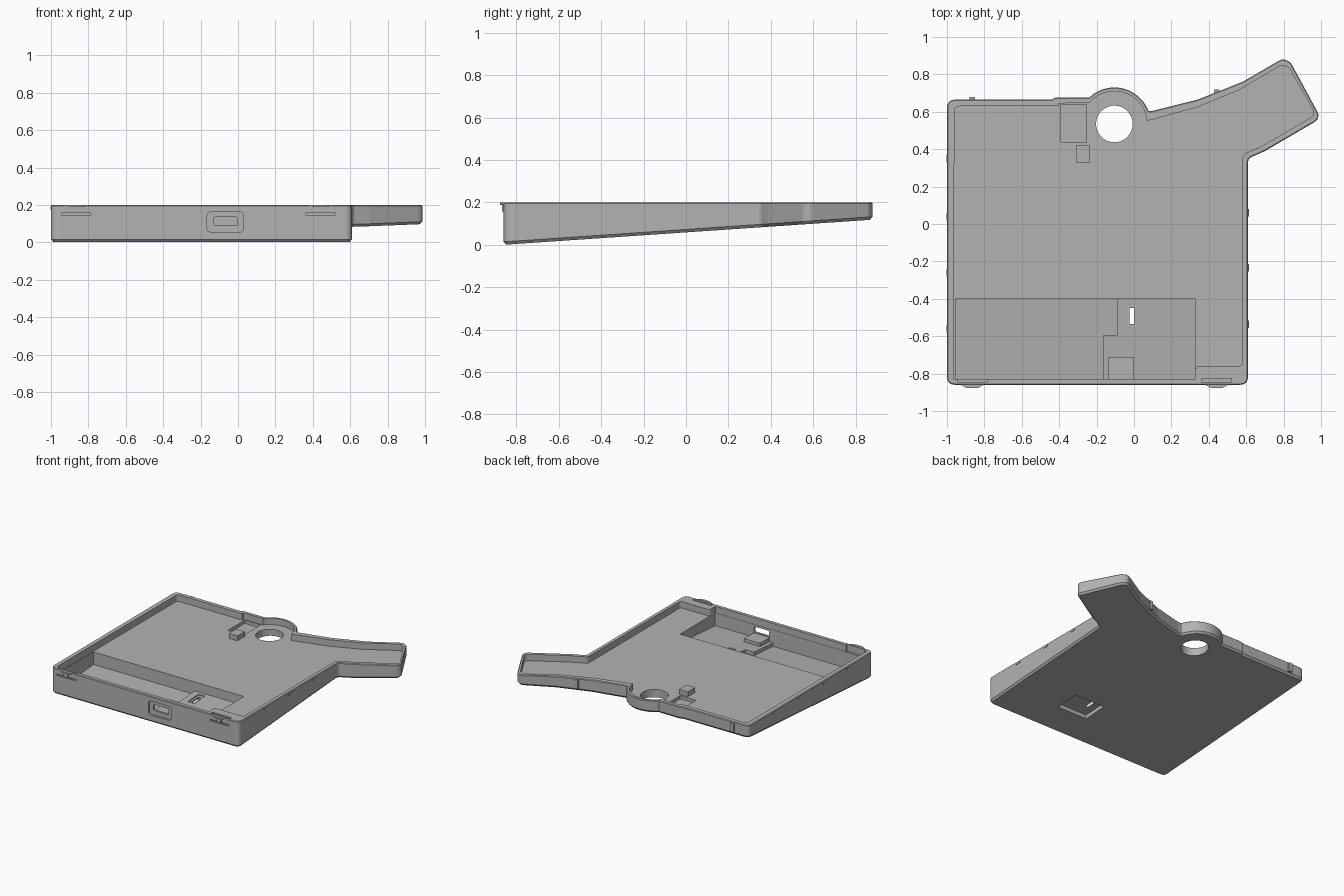
import bpy, bmesh, math
from mathutils import Vector

cube = bpy.data.objects.get("Cube")
if cube:
    bpy.data.objects.remove(cube, do_unlink=True)

grey = bpy.data.materials.new("plain grey")
grey.use_nodes = True
grey.diffuse_color = (0.45, 0.45, 0.45, 1)
grey.node_tree.nodes["Principled BSDF"].inputs["Base Color"].default_value = (0.45, 0.45, 0.45, 1)

TOP, FLOOR = 0.2, 0.15


def base(y, up=0.0):
    """Height above the sloping underside."""
    return 0.068 * (y + 0.86) + up


def above(up):
    return lambda y: base(y, up)


def rounded(points, steps=4):
    """Round the corners of an outline given as (x, y, radius)."""
    out = []
    for i, (x, y, r) in enumerate(points):
        p = Vector((x, y))
        if not r:
            out.append(p)
            continue
        a = p + (Vector(points[i - 1][:2]) - p).normalized() * r
        b = p + (Vector(points[(i + 1) % len(points)][:2]) - p).normalized() * r
        for k in range(steps + 1):
            t = k / steps
            out.append(a * (1 - t) ** 2 + p * 2 * t * (1 - t) + b * t * t)
    return out


def inset(pts, d):
    """Move a counter-clockwise outline inward by d."""
    out = []
    for i, p in enumerate(pts):
        e1 = (p - pts[i - 1]).normalized()
        e2 = (pts[(i + 1) % len(pts)] - p).normalized()
        n1, n2 = Vector((-e1.y, e1.x)), Vector((-e2.y, e2.x))
        out.append(p + (n1 + n2) * (d / (1 + n1.dot(n2))))
    return out


def loft(name, rings):
    """Solid through rings of (outline, height or height function)."""
    bm = bmesh.new()
    loops = [[bm.verts.new((p[0], p[1], z(p[1]) if callable(z) else z)) for p in pts]
             for pts, z in rings]
    n = len(loops[0])
    bm.faces.new(loops[0][::-1])
    bm.faces.new(loops[-1])
    for lo, hi in zip(loops, loops[1:]):
        for i in range(n):
            j = (i + 1) % n
            bm.faces.new((lo[i], lo[j], hi[j], hi[i]))
    bmesh.ops.recalc_face_normals(bm, faces=bm.faces)
    mesh = bpy.data.meshes.new(name)
    bm.to_mesh(mesh)
    bm.free()
    mesh.materials.append(grey)
    obj = bpy.data.objects.new(name, mesh)
    bpy.context.scene.collection.objects.link(obj)
    return obj


def prism(name, pts, lo, hi):
    return loft(name, [(pts, lo), (pts, hi)])


def rect(x0, x1, y0, y1):
    return [Vector(p) for p in ((x0, y0), (x1, y0), (x1, y1), (x0, y1))]


def box(name, x0, x1, y0, y1, lo, hi):
    return prism(name, rect(x0, x1, y0, y1), lo, hi)


def arc(r, a0, a1, steps):
    return [(-0.105 + r * math.cos(math.radians(a0 + (a1 - a0) * k / steps)),
             0.535 + r * math.sin(math.radians(a0 + (a1 - a0) * k / steps)), 0)
            for k in range(steps + 1)]


# Tray body with chamfered lower and upper edges
outline = rounded(
    [(-1, -0.86, .045), (0.61, -0.86, .045), (0.61, 0.35, .02), (0.70, 0.39, 0),
     (1.0, 0.565, .045), (0.84, 0.86, 0), (0.80, 0.888, .03), (0.58, 0.76, 0),
     (0.34, 0.665, 0), (0.1, 0.605, 0)]
    + arc(0.195, 21, 134, 20)
    + [(-0.42, 0.677, 0), (-0.44, 0.665, 0), (-1, 0.665, .045)])
body = loft("tray_body", [(inset(outline, .012), above(0)), (outline, above(.014)),
                          (outline, TOP - .005), (inset(outline, .005), TOP)])

# Inner edge of the rim
cavity = rounded(
    [(-0.965, -0.83, 0), (0.33, -0.83, 0), (0.33, -0.76, .02), (0.58, -0.76, .02),
     (0.58, 0.37, .02), (0.69, 0.42, 0), (0.972, 0.585, .035), (0.83, 0.835, 0),
     (0.79, 0.852, .02), (0.56, 0.715, 0), (0.34, 0.625, 0), (0.085, 0.555, 0)]
    + arc(0.175, 5, 140, 20)
    + [(-0.405, 0.645, 0), (-0.405, 0.63, 0), (-0.96, 0.63, .03)])

cutters = [
    prism("cavity", cavity, FLOOR, 0.3),
    # Deep front pocket, with a shallower stepped part
    prism("deep_pocket", [Vector(p) for p in (
        (-0.955, -0.828), (-0.165, -0.828), (-0.165, -0.595), (-0.09, -0.595),
        (-0.09, -0.4), (-0.955, -0.4))], above(.022), 0.18),
    prism("stepped_pocket", [Vector(p) for p in (
        (-0.17, -0.828), (0.33, -0.828), (0.33, -0.4), (-0.095, -0.4),
        (-0.095, -0.59), (-0.17, -0.59))], above(.05), 0.18),
    # Switch opening and its recess underneath
    box("underside_recess", -0.075, 0.18, -0.61, -0.42, -0.1, above(.03)),
    box("switch_seat", -0.04, 0.015, -0.555, -0.425, above(.042), 0.17),
    box("switch_slot", -0.025, 0.0, -0.535, -0.45, -0.1, 0.17),
    # Round opening and the recess beside it
    prism("round_hole", [Vector(p[:2]) for p in arc(0.098, 0, 350, 35)], -0.1, 0.3),
    box("back_recess", -0.39, -0.255, 0.435, 0.64, 0.125, 0.19),
]


# Connector cutters are outlines in x and z pushed along y
def port(name, x0, x1, z0, z1, r, y0, y1):
    pts = rounded([(x0, z0, r), (x1, z0, r), (x1, z1, r), (x0, z1, r)])
    obj = prism(name, pts, 0, 1)
    for v in obj.data.vertices:
        x, z, t = v.co
        v.co = (x, y0 + (y1 - y0) * t, z)
    bm = bmesh.new()
    bm.from_mesh(obj.data)
    bmesh.ops.recalc_face_normals(bm, faces=bm.faces)
    bm.to_mesh(obj.data)
    bm.free()
    return obj


block = box("connector_block", -0.135, 0.0, -0.835, -0.71, above(.03), 0.085)
cutters += [port("port_recess", -0.165, 0.03, 0.055, 0.163, .025, -0.9, -0.845),
            port("port_hole", -0.13, -0.003, 0.09, 0.135, .008, -0.9, -0.8)]

# Slots that free the two front clips
for cx in (-0.865, 0.442):
    cutters.append(box("clip_slot", cx - .08, cx + .08, -0.9, -0.847, 0.147, 0.158))
    cutters.append(box("clip_gap", cx - .08, cx + .08, -0.845, -0.825, 0.147, 0.3))

for cut in cutters:
    mod = body.modifiers.new(cut.name, 'BOOLEAN')
    mod.operation, mod.solver, mod.object = 'DIFFERENCE', 'EXACT', cut
bpy.context.view_layer.update()
result = bpy.data.meshes.new_from_object(
    body.evaluated_get(bpy.context.evaluated_depsgraph_get()))
body.modifiers.clear()
body.data = result
for cut in cutters:
    bpy.data.objects.remove(cut, do_unlink=True)

# Front clips: a wide tab on a narrow rib
for side, cx in (("left", 0.442), ("right", -0.865)):
    tab = [Vector(p) for p in ((cx - .03, -0.877), (cx + .03, -0.877),
                               (cx + .065, -0.858), (cx - .065, -0.858))]
    prism("front_clip_tab_" + side, tab, 0.188, 0.2)
    box("front_clip_rib_" + side, cx - .018, cx + .018, -0.868, -0.845, 0.157, 0.195)

# Small snap bumps around the walls
for y in (0.35, 0.04, -0.26, -0.56):
    box("right_snap_bump", -1.002, -0.985, y - .02, y + .02, 0.175, 0.192)
for y in (0.06, -0.235, -0.535):
    box("left_snap_bump", 0.6, 0.614, y - .02, y + .02, 0.175, 0.192)
for x, y in ((-0.865, 0.66), (0.442, 0.70)):
    box("back_snap_rib", x - .015, x + .015, y - .015, y + .018, 0.125, 0.192)

# Post on the tray floor
box("floor_post", -0.31, -0.235, 0.33, 0.42, 0.14, 0.188)
